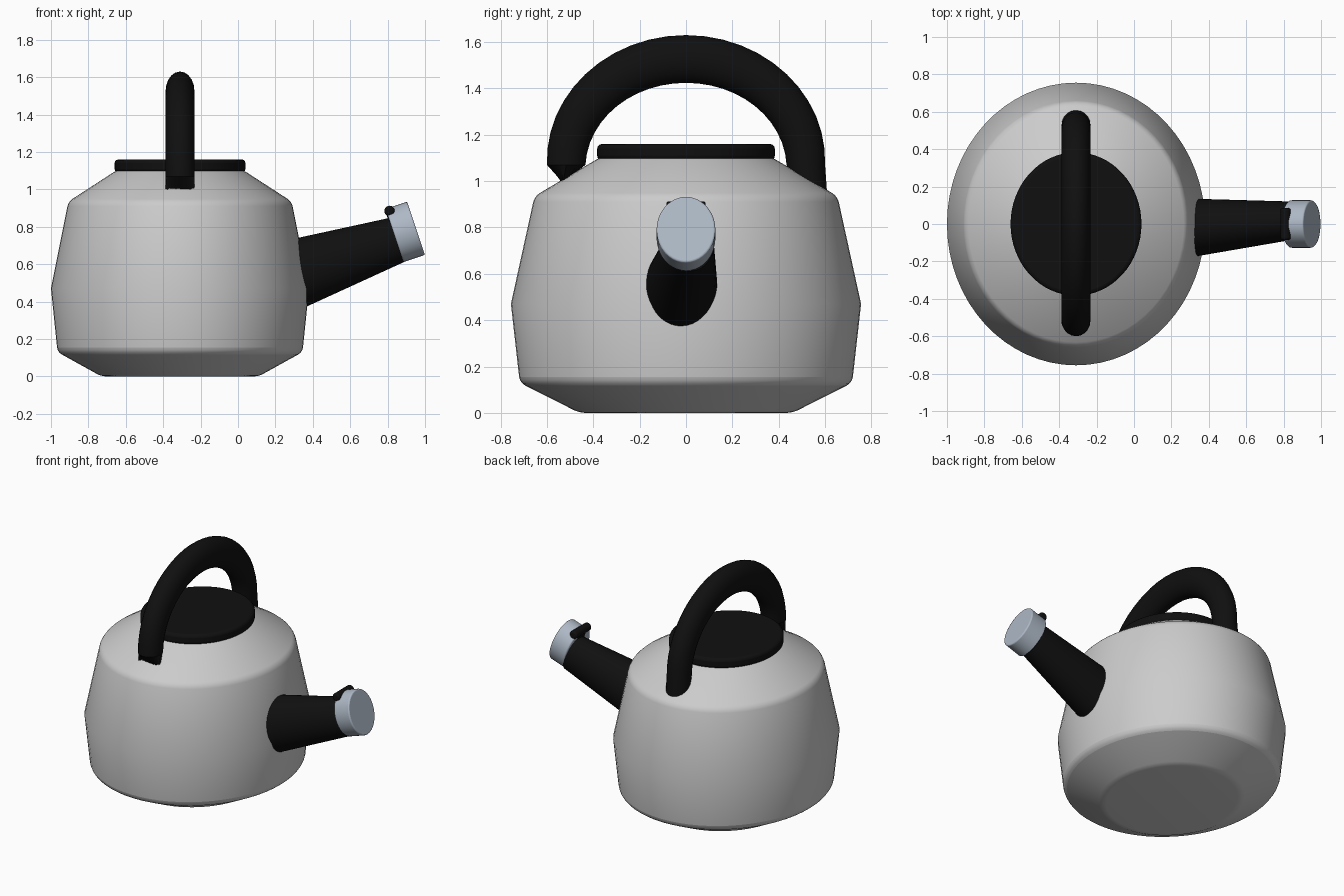
import bpy
import bmesh
from math import cos, sin, pi, radians
from mathutils import Vector

if "Cube" in bpy.data.objects:
    bpy.data.objects.remove(bpy.data.objects["Cube"])

CX = -0.31                                  # kettle axis
AXIS = Vector((0.949, 0, 0.316))            # spout direction
UP = Vector((-0.316, 0, 0.949))             # across the spout, upwards
Y = Vector((0, 1, 0))


def material(name, color):
    m = bpy.data.materials.new(name)
    m.use_nodes = True
    m.diffuse_color = (*color, 1)
    m.node_tree.nodes["Principled BSDF"].inputs["Base Color"].default_value = (*color, 1)
    return m


steel = material("brushed steel", (0.6, 0.6, 0.6))
black = material("black plastic", (0.005, 0.005, 0.005))
blue_grey = material("blue grey metal", (0.42, 0.48, 0.56))


def loft(name, rings, mat, sides=64, bevel=0, smooth=35):
    """Skin elliptical rings, each given as centre, half axis u, half axis v."""
    bm = bmesh.new()
    loops = []
    for c, u, v in rings:
        angles = [2 * pi * i / sides for i in range(sides)]
        loops.append([bm.verts.new(c + u * cos(a) + v * sin(a)) for a in angles])
    for lo, hi in zip(loops, loops[1:]):
        for i in range(sides):
            j = (i + 1) % sides
            bm.faces.new((lo[i], lo[j], hi[j], hi[i]))
    bm.faces.new(loops[0][::-1])
    bm.faces.new(loops[-1])
    bmesh.ops.recalc_face_normals(bm, faces=bm.faces)
    mesh = bpy.data.meshes.new(name)
    bm.to_mesh(mesh)
    bm.free()
    mesh.materials.append(mat)
    obj = bpy.data.objects.new(name, mesh)
    bpy.context.collection.objects.link(obj)
    bpy.ops.object.select_all(action='DESELECT')
    obj.select_set(True)
    bpy.context.view_layer.objects.active = obj
    bpy.ops.object.shade_smooth_by_angle(angle=radians(smooth))
    if bevel:
        mod = obj.modifiers.new("soft edges", 'BEVEL')
        mod.width = bevel
        mod.segments = 3
        mod.limit_method = 'ANGLE'
        mod.angle_limit = radians(24)
    return obj


def upright(profile, ratio=1.095):
    """Horizontal rings around the kettle axis from (radius, height) pairs."""
    return [(Vector((CX, 0, z)), Vector((r, 0, 0)), Vector((0, r * ratio, 0)))
            for r, z in profile]


# Kettle body
loft("body", upright([(0.42, 0), (0.655, 0.13), (0.69, 0.47), (0.597, 0.935),
                      (0.335, 1.105)]), steel, bevel=0.025, smooth=50)

# Lid
loft("lid", upright([(0.35, 1.09), (0.35, 1.16)]), black, bevel=0.02)

# Arched handle, thicker at the top, with straight feet sunk in the shoulder
arch = [(Vector((CX, -0.54, 0.93)), Vector((0.077, 0, 0)), Vector((0, 0.07, 0)))]
STEPS = 24
for k in range(STEPS + 1):
    a = pi * k / STEPS
    centre = Vector((CX, -0.517 * cos(a), 1.07 + 0.457 * sin(a)))
    out = Vector((0, -cos(a), sin(a)))
    arch.append((centre, Vector((0.077, 0, 0)), out * (0.083 + 0.02 * sin(a))))
arch.append((Vector((CX, 0.54, 0.93)), Vector((0.077, 0, 0)), Vector((0, 0.07, 0))))
loft("handle", arch, black, sides=20)

# Tapered spout
loft("spout", [(Vector((0.25, -0.025, 0.53)), Y * 0.162, UP * 0.192),
               (Vector((0.85, 0.018, 0.73)), Y * 0.102, UP * 0.124)], black, sides=40)

# Cap on the spout end
tip = Vector((0.952, 0, 0.792))
loft("spout_cap", [(tip - AXIS * 0.122, Y * 0.127, UP * 0.15),
                   (tip, Y * 0.127, UP * 0.15)], blue_grey, sides=40, bevel=0.008)

# Lever bar across the top of the cap, and the tab that holds it
bar = Vector((0.81, 0, 0.885))
loft("lever_bar", [(bar - Y * 0.085, AXIS * 0.028, UP * 0.028),
                   (bar + Y * 0.085, AXIS * 0.028, UP * 0.028)],
     black, sides=16, bevel=0.012)
loft("lever_tab", [(bar - UP * 0.08, Y * 0.07, AXIS * 0.022),
                   (bar, Y * 0.07, AXIS * 0.022)], black, sides=16)
